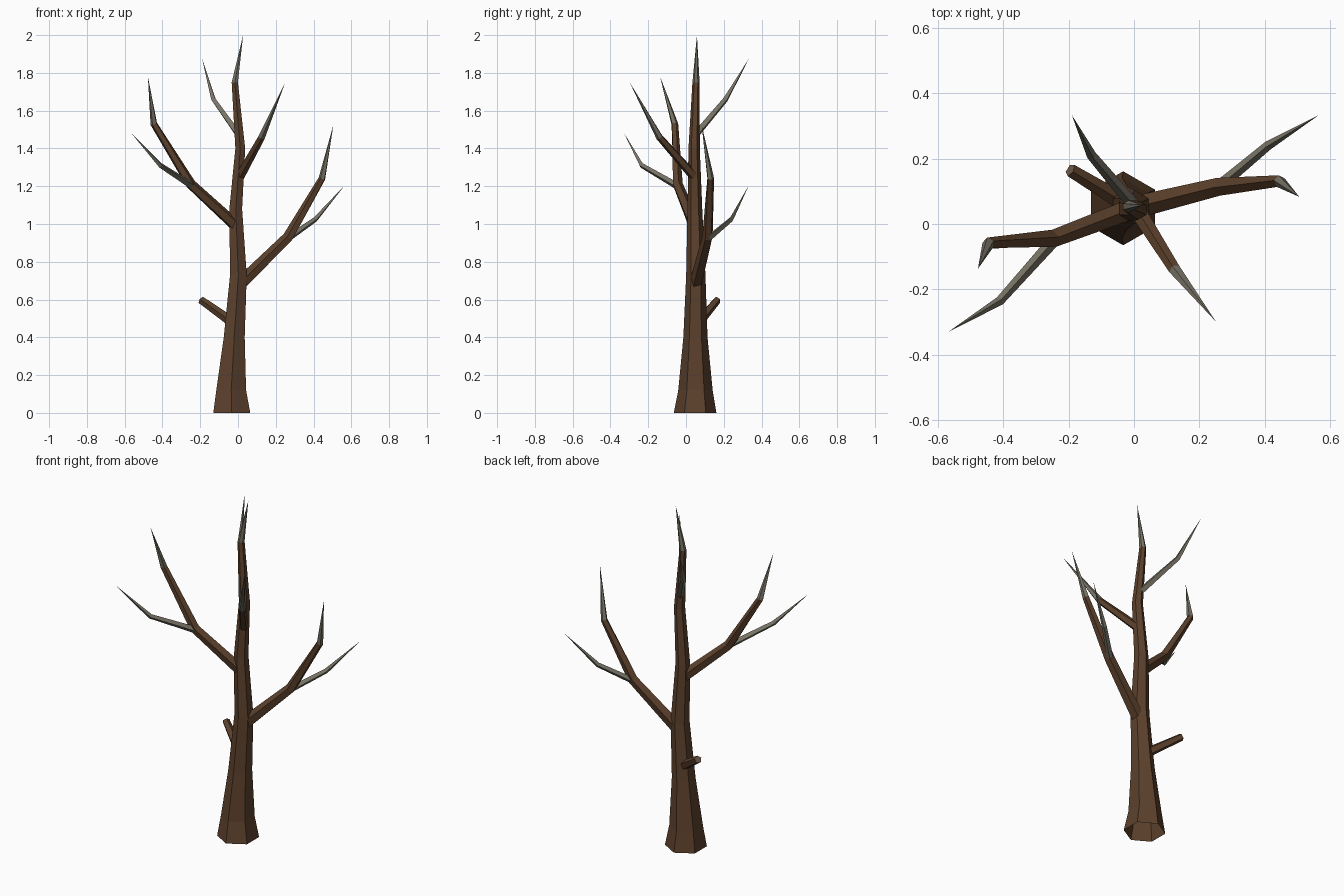
import bpy, bmesh, math
from mathutils import Vector

if "Cube" in bpy.data.objects:
    bpy.data.objects.remove(bpy.data.objects["Cube"])


def material(name, rgb):
    m = bpy.data.materials.new(name)
    m.diffuse_color = (*rgb, 1)
    m.use_nodes = True
    m.node_tree.nodes["Principled BSDF"].inputs["Base Color"].default_value = m.diffuse_color
    return m


BARK = material("brown bark", (0.107, 0.052, 0.025))
TWIG = material("grey twig", (0.185, 0.170, 0.130))
WOOD = material("broken wood", (0.150, 0.095, 0.065))


def limb(name, path, sides, grey_from=99, upright=False, cap=False):
    """Tapered tube along (x, y, z, radius) points; zero radius makes a tip."""
    pts = [Vector(p[:3]) for p in path]
    bm = bmesh.new()
    rings = []
    for i, p in enumerate(pts):
        r = path[i][3]
        if r == 0:
            rings.append([bm.verts.new(p)])
            continue
        # ring plane follows the averaged direction, or stays level
        t = Vector()
        if i > 0:
            t += (p - pts[i - 1]).normalized()
        if i < len(pts) - 1:
            t += (pts[i + 1] - p).normalized()
        t.normalize()
        if upright:
            a, t = Vector((0, 1, 0)), Vector((0, 0, 1))
        else:
            a = Vector((0, 0, 1))
            a = (a - t * a.dot(t)).normalized()
        b = t.cross(a)
        rings.append([bm.verts.new(p + r * (a * math.cos(k) + b * math.sin(k)))
                      for k in (2 * math.pi * j / sides for j in range(sides))])
    for i, (lo, hi) in enumerate(zip(rings, rings[1:])):
        for j in range(sides):
            k = (j + 1) % sides
            if len(hi) == 1:
                f = bm.faces.new((lo[j], lo[k], hi[0]))
            else:
                f = bm.faces.new((lo[j], lo[k], hi[k], hi[j]))
            f.material_index = 1 if i >= grey_from else 0
    if cap:
        bm.faces.new(rings[-1]).material_index = 2
    me = bpy.data.meshes.new(name)
    bm.to_mesh(me)
    bm.free()
    for m in (BARK, TWIG, WOOD):
        me.materials.append(m)
    ob = bpy.data.objects.new(name, me)
    bpy.context.collection.objects.link(ob)
    return ob


# Trunk, six-sided with a flared foot and a grey tip
limb("trunk", [(-0.033, 0.048, 0, 0.113), (-0.036, 0.050, 0.12, 0.091),
               (-0.020, 0.050, 0.40, 0.064), (0.002, 0.052, 0.73, 0.051),
               (-0.012, 0.047, 1.08, 0.039), (0.012, 0.043, 1.40, 0.030),
               (-0.017, 0.053, 1.75, 0.019), (0.027, 0.058, 2.0, 0)],
     6, grey_from=6, upright=True)

# Main branches
limb("right_branch", [(0.02, 0.055, 0.69, 0.036), (0.265, 0.115, 0.93, 0.029),
                      (0.445, 0.13, 1.24, 0.019), (0.505, 0.083, 1.525, 0)],
     5, grey_from=2)
limb("left_branch", [(-0.01, 0.045, 0.99, 0.033), (-0.25, -0.045, 1.21, 0.028),
                     (-0.445, -0.06, 1.53, 0.019), (-0.477, -0.137, 1.78, 0)],
     5, grey_from=2)
limb("front_branch", [(0.008, 0.045, 1.25, 0.026), (0.125, -0.14, 1.46, 0.019),
                      (0.25, -0.298, 1.75, 0)], 5, grey_from=1)

# Grey twigs
limb("right_twig", [(0.26, 0.115, 0.92, 0.018), (0.41, 0.24, 1.025, 0.014),
                    (0.565, 0.333, 1.205, 0)], 4, grey_from=0)
limb("left_twig", [(-0.24, -0.045, 1.20, 0.019), (-0.41, -0.235, 1.31, 0.014),
                   (-0.568, -0.33, 1.485, 0)], 4, grey_from=0)
limb("back_twig", [(0.005, 0.05, 1.47, 0.020), (-0.13, 0.21, 1.66, 0.015),
                   (-0.19, 0.333, 1.875, 0)], 4, grey_from=0)

# Broken stub low on the trunk
limb("broken_stub", [(-0.03, 0.065, 0.48, 0.028), (-0.195, 0.165, 0.597, 0.021)],
     5, cap=True)
